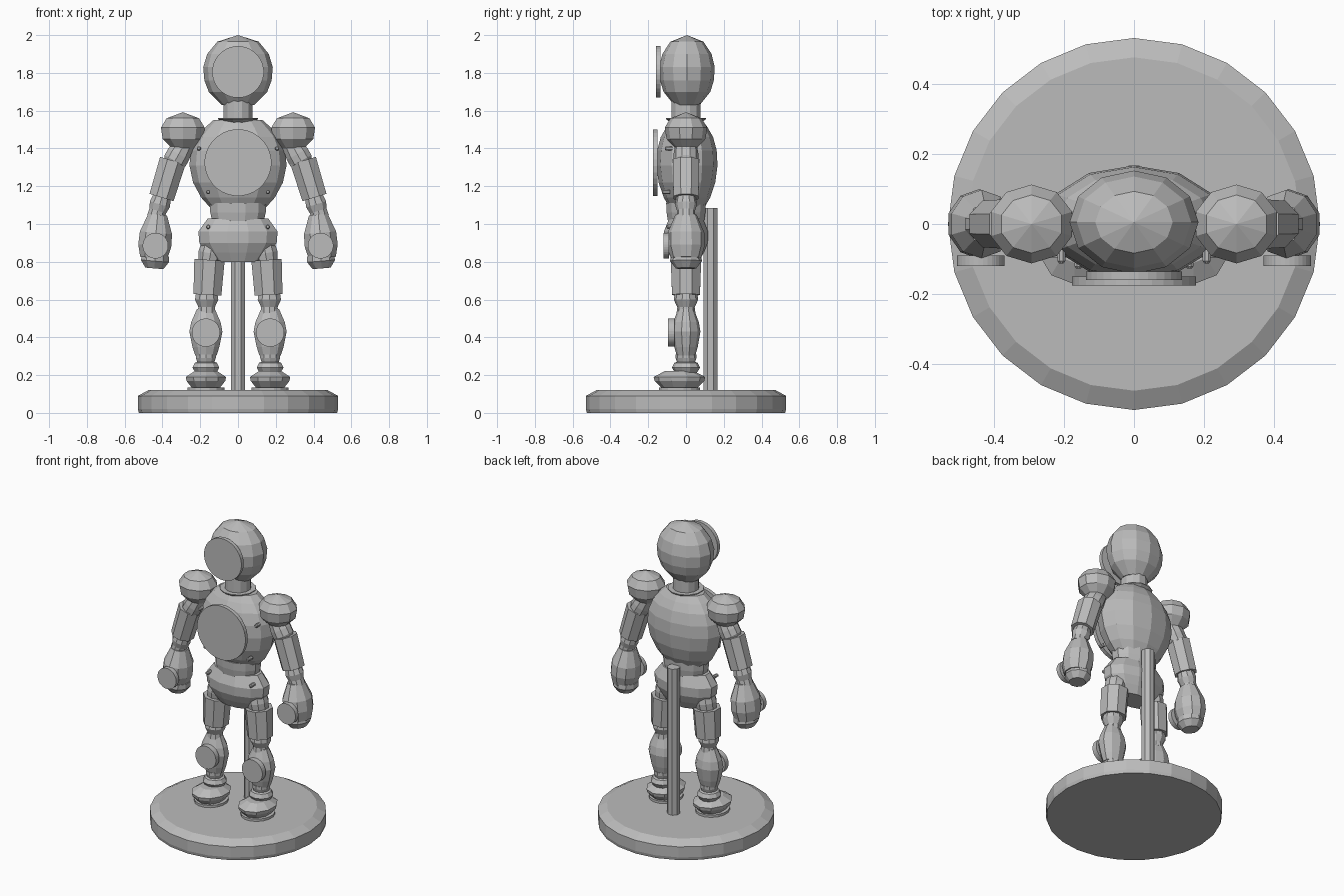
import bpy, bmesh, math
from mathutils import Vector, Matrix

cube = bpy.data.objects.get("Cube")
if cube:
    bpy.data.objects.remove(cube)

grey = bpy.data.materials.new("plain grey")
grey.use_nodes = True
grey.diffuse_color = (0.5, 0.5, 0.5, 1)
grey.node_tree.nodes["Principled BSDF"].inputs["Base Color"].default_value = (0.5, 0.5, 0.5, 1)


def lathe(name, start, end, profile, sides=10, depth=1.0, turn=0.5):
    """Turned solid from start to end; profile holds (fraction, radius) pairs."""
    start, end = Vector(start), Vector(end)
    axis = end - start
    rot = axis.to_track_quat('Z', 'Y').to_matrix()
    side = Vector((1, 0, 0)) if abs(axis.x) < abs(axis.z) else rot.col[0]
    if abs(axis.y) > abs(axis.z):
        side = Vector((1, 0, 0))
    side = (side - axis * side.dot(axis) / axis.dot(axis)).normalized()
    other = axis.normalized().cross(side)
    bm = bmesh.new()
    rings = []
    for t, r in profile:
        ring = []
        for i in range(sides):
            a = 2 * math.pi * (i + turn) / sides
            ring.append(bm.verts.new(start + axis * t + side * r * math.cos(a)
                                     + other * r * depth * math.sin(a)))
        rings.append(ring)
    for low, high in zip(rings, rings[1:]):
        for i in range(sides):
            j = (i + 1) % sides
            bm.faces.new((low[i], low[j], high[j], high[i]))
    bm.faces.new(rings[0][::-1])
    bm.faces.new(rings[-1])
    bmesh.ops.remove_doubles(bm, verts=bm.verts, dist=0.0005)
    bmesh.ops.recalc_face_normals(bm, faces=bm.faces)
    mesh = bpy.data.meshes.new(name)
    bm.to_mesh(mesh)
    bm.free()
    mesh.materials.append(grey)
    obj = bpy.data.objects.new(name, mesh)
    bpy.context.collection.objects.link(obj)
    return obj


def upright(name, x, y, profile, **options):
    """Vertical turned solid; profile holds (height, radius) pairs."""
    return lathe(name, (x, y, 0), (x, y, 1), profile, **options)


def disc(name, x, z, radius, front, back):
    """Round plate facing the front."""
    return lathe(name, (x, back, z), (x, front, z), [(0, radius), (1, radius)], sides=32)


# Stand
upright("base", 0, 0, [(0, .525), (.02, .53), (.09, .53), (.12, .475)], sides=24, turn=0)
upright("support_pole", 0, .13, [(.1, .04), (1.085, .04)], sides=8)

# Head and neck
upright("head", 0, .005, [(1.63, .085), (1.70, .155), (1.76, .178), (1.83, .184),
                          (1.90, .163), (1.965, .11), (2, 0)], sides=12, depth=.8, turn=0)
upright("neck", 0, 0, [(1.54, .08), (1.66, .08)], sides=12)
upright("collar", 0, 0, [(1.535, .08), (1.555, .11), (1.56, .11)], sides=12)
disc("face_plate", 0, 1.805, .137, -.16, -.135)

# Torso
upright("chest", 0, .005, [(1.09, .15), (1.14, .195), (1.22, .238), (1.31, .257), (1.39, .25),
                           (1.46, .22), (1.51, .175), (1.55, .13)], sides=12, depth=.63, turn=0)
disc("chest_plate", 0, 1.325, .177, -.175, -.15)
upright("waist", 0, 0, [(1.01, .14), (1.06, .152), (1.11, .155)], sides=12, depth=.7)
upright("pelvis", 0, 0, [(.80, .13), (.85, .175), (.90, .212), (.96, .217), (1.03, .165)],
        sides=12, depth=.56)

for label, s in (("left", 1), ("right", -1)):
    # Rivets on the torso
    for n, (x, y, z) in enumerate([(.207, -.1, 1.4), (.158, -.115, 1.17), (.158, -.09, .985)]):
        lathe(f"{label}_rivet_{n + 1}", (s * x, y + .03, z), (s * x, y - .012, z),
              [(0, .012), (.85, .012), (1, .007)], sides=8)

    # Arm
    upright(label + "_shoulder", s * .292, 0, [(1.40, .06), (1.45, .112), (1.51, .122),
                                               (1.56, .09), (1.592, 0)], depth=.92)
    lathe(label + "_shoulder_joint", (s * .28, 0, 1.43), (s * .347, 0, 1.31),
          [(0, .055), (.5, .066), (.8, .066), (1, .05)])
    lathe(label + "_upper_arm", (s * .345, 0, 1.335), (s * .405, 0, 1.14),
          [(0, .076), (1, .072)], sides=8)
    lathe(label + "_elbow", (s * .40, 0, 1.15), (s * .435, 0, 1.035),
          [(0, .05), (.4, .058), (.7, .048), (1, .05)])
    lathe(label + "_forearm", (s * .425, 0, 1.05), (s * .447, 0, .82),
          [(0, .052), (.42, .09), (.72, .092), (1, .075)], depth=1.08)
    lathe(label + "_hand", (s * .437, 0, .835), (s * .443, 0, .765),
          [(0, .075), (.45, .078), (1, .05)], depth=1.08)
    disc(label + "_hand_plate", s * .437, .885, .068, -.12, -.09)

    # Leg
    lathe(label + "_hip_joint", (s * .135, 0, .90), (s * .155, 0, .79),
          [(0, .06), (.5, .068), (1, .06)])
    lathe(label + "_thigh", (s * .151, 0, .81), (s * .162, 0, .625),
          [(0, .087), (1, .08)], sides=8)
    upright(label + "_knee", s * .166, 0, [(.53, .05), (.56, .046), (.60, .065), (.63, .06)])
    upright(label + "_shin", s * .17, 0, [(.305, .06), (.35, .075), (.43, .092), (.48, .082),
                                          (.55, .05)], depth=.83)
    disc(label + "_shin_plate", s * .17, .425, .075, -.095, -.06)
    upright(label + "_ankle", s * .17, 0, [(.2, .05), (.24, .075), (.265, .062), (.27, .048),
                                           (.29, .055), (.31, .055)])
    upright(label + "_foot", s * .17, -.035, [(.135, .08), (.17, .108), (.19, .112),
                                              (.222, .062)], depth=1.22)
    upright(label + "_sole", s * .17, -.035, [(.115, .1), (.135, .1)], depth=1.1, sides=16)
